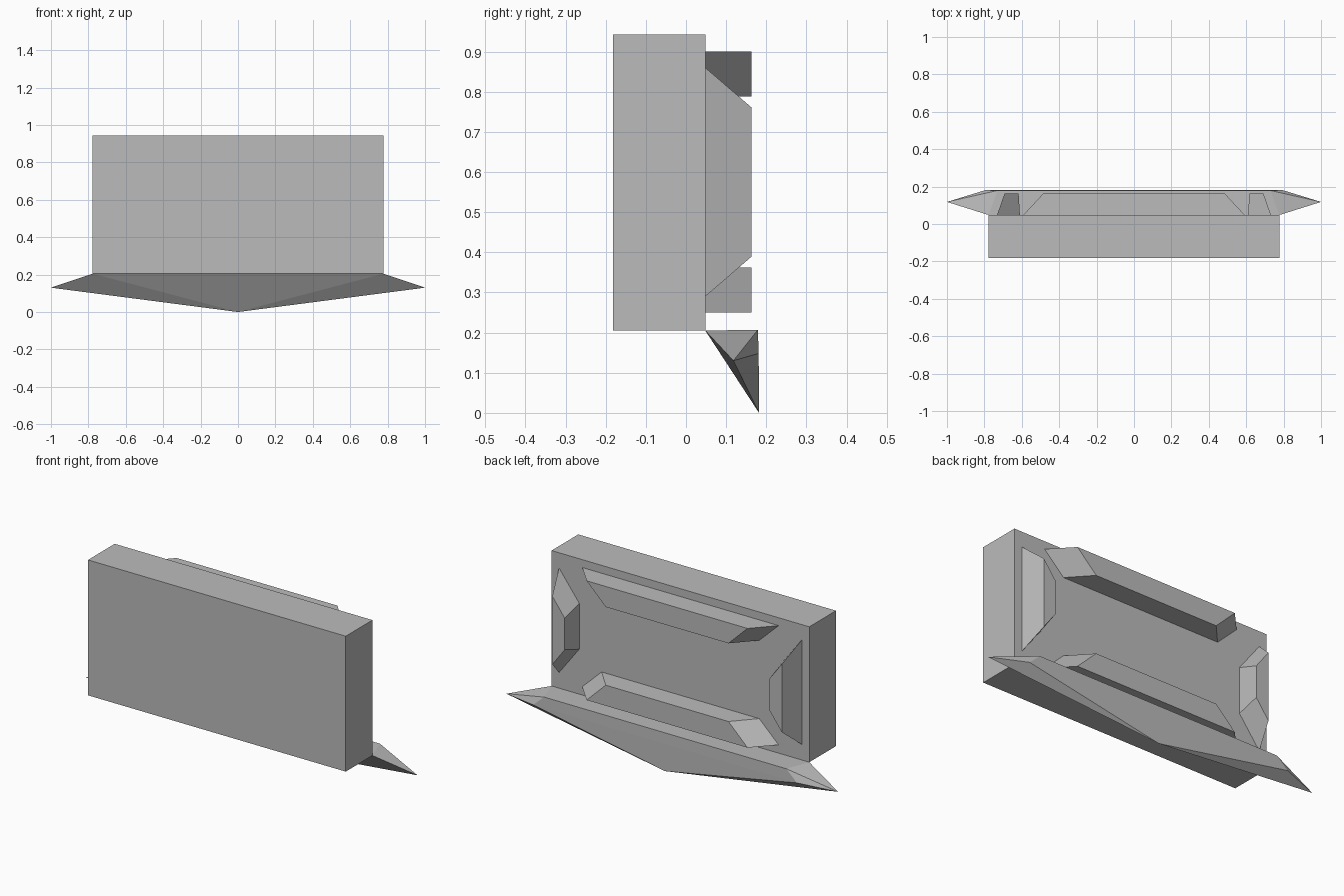
import bpy, bmesh, math

if "Cube" in bpy.data.objects:
    bpy.data.objects.remove(bpy.data.objects["Cube"])

grey = bpy.data.materials.new("plain_grey")
grey.diffuse_color = (0.5, 0.5, 0.5, 1)
grey.use_nodes = True
grey.node_tree.nodes["Principled BSDF"].inputs["Base Color"].default_value = grey.diffuse_color


def hull(name, points):
    """Flat-faced convex solid around the given corner points."""
    bm = bmesh.new()
    for p in points:
        bm.verts.new(p)
    bmesh.ops.convex_hull(bm, input=bm.verts[:])
    bmesh.ops.dissolve_limit(bm, angle_limit=math.radians(1),
                             verts=bm.verts[:], edges=bm.edges[:])
    bmesh.ops.recalc_face_normals(bm, faces=bm.faces[:])
    mesh = bpy.data.meshes.new(name)
    bm.to_mesh(mesh)
    bm.free()
    mesh.materials.append(grey)
    obj = bpy.data.objects.new(name, mesh)
    bpy.context.collection.objects.link(obj)
    return obj


HALF, WALL, OUT, BACK = 0.777, 0.048, 0.163, 0.182
MID = 0.575  # height the raised bars are mirrored about

# main slab
hull("slab", [(x, y, z) for x in (-HALF, HALF)
              for y in (-BACK, WALL) for z in (0.205, 0.943)])

# long raised bars, wider on the edge nearest the slab border
for name, s in (("upper_bar", 1), ("lower_bar", -1)):
    hull(name, [(m * x, y, MID + s * h) for m in (-1, 1) for x, y, h in (
        (0.592, WALL, 0.325), (0.475, WALL, 0.213),
        (0.485, OUT, 0.325), (0.37, OUT, 0.213))])

# short raised bars at the sides, taller on the outer edge
for name, s in (("right_bar", 1), ("left_bar", -1)):
    hull(name, [(s * x, y, MID + m * h) for m in (-1, 1) for x, y, h in (
        (0.732, WALL, 0.285), (0.61, WALL, 0.125),
        (0.692, OUT, 0.186), (0.617, OUT, 0.086))])

# pointed wedge under the back edge
hull("pointed_wedge", [(0, BACK, 0)] + [(m * x, y, z) for m in (-1, 1) for x, y, z in (
    (HALF, WALL, 0.205), (0.73, 0.179, 0.207),
    (1.0, 0.118, 0.13), (0.795, 0.181, 0.148))])
